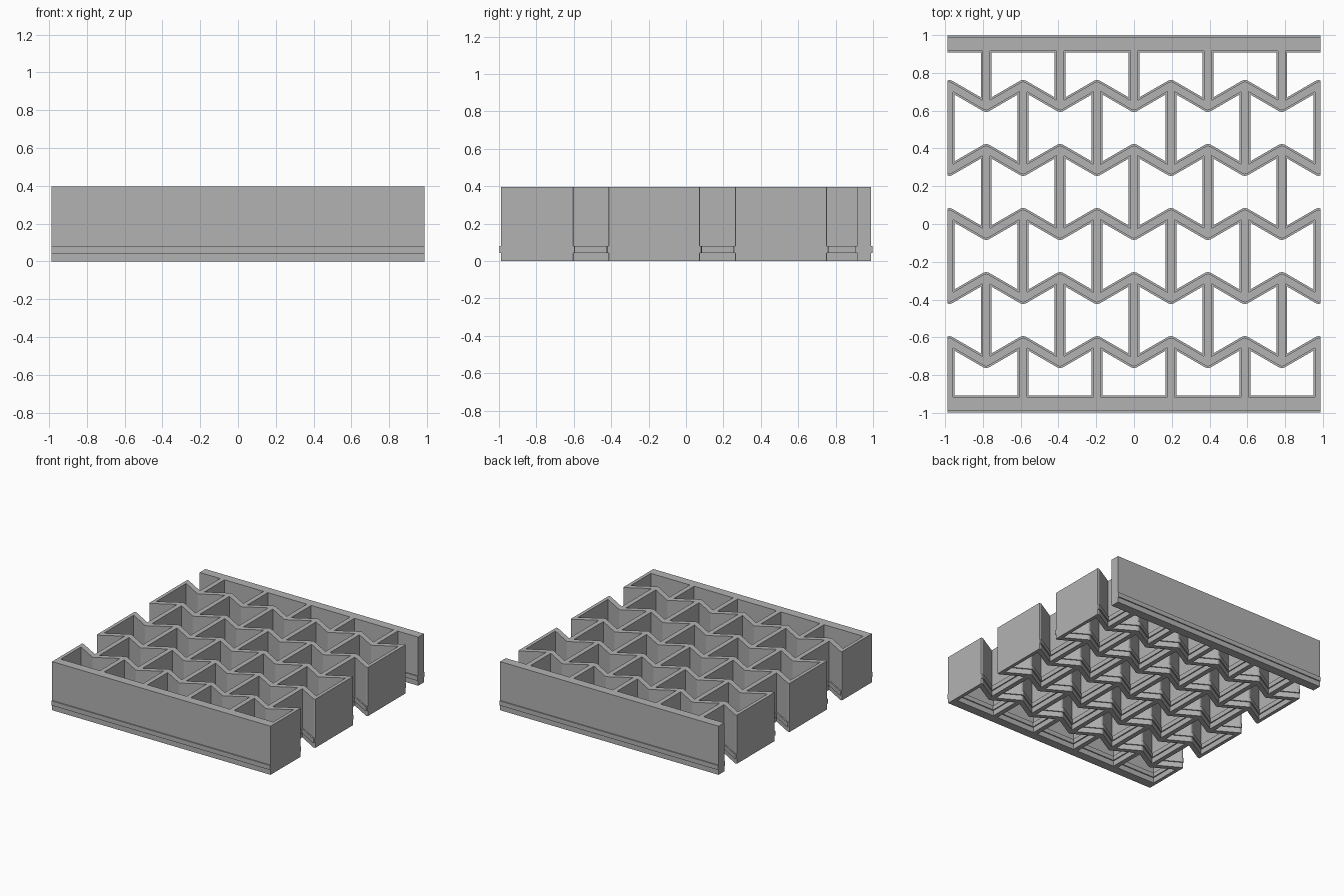
import bpy, bmesh, math

if "Cube" in bpy.data.objects:
    bpy.data.objects.remove(bpy.data.objects["Cube"])

HEIGHT, RIB_LOW, RIB_HIGH = 0.397, 0.043, 0.08
STEP, ROW, SWING = 0.1957, 0.339, 0.0566     # column pitch, row pitch, zigzag swing
HALF, RIB, END = 0.0195, 0.009, 0.987        # strut half width, band overhang, side trim
WALL_IN, WALL_OUT = 0.916, 0.989
SLOPE = math.atan(2 * SWING / STEP)
COLS, ROWS = range(-5, 6), range(-2, 3)

grey = bpy.data.materials.new("grey")
grey.use_nodes = True
colour = (0.45, 0.45, 0.45, 1)
grey.diffuse_color = colour
grey.node_tree.nodes["Principled BSDF"].inputs["Base Color"].default_value = colour


def trimmed(x, y):
    """Plan point kept inside the flat side faces."""
    return (max(-END, min(END, x)), y)


def node(col, row, half):
    """Zigzag corner: blunt tip on the outside, rib seat on the inside."""
    up = 1 if (col + row) % 2 else -1
    x, y = col * STEP, row * ROW + up * SWING
    tip_x, tip_y = half * math.sin(SLOPE), y + up * half * math.cos(SLOPE)
    seat_y = y - up * half * (1 / math.cos(SLOPE) + math.tan(SLOPE))
    return {"tip_l": trimmed(x - tip_x, tip_y), "apex": (x, y + up * half),
            "tip_r": trimmed(x + tip_x, tip_y), "seat_r": trimmed(x + half, seat_y),
            "seat_l": trimmed(x - half, seat_y)}


def plan(grow):
    """All plan polygons of the lattice, with struts widened by grow."""
    half = HALF + grow
    nodes = {(c, r): node(c, r, half) for c in COLS for r in ROWS}
    polys = [list(n.values()) for n in nodes.values()]
    for (c, r), n in nodes.items():
        # sloping strut to the next column
        if (c + 1, r) in nodes:
            m = nodes[c + 1, r]
            polys.append([n["tip_r"], m["seat_l"], m["tip_l"], n["seat_r"]])
        # straight rib to the next row
        if (c + r) % 2 == 0 and (c, r + 1) in nodes:
            m = nodes[c, r + 1]
            polys.append([n["seat_l"], n["seat_r"], m["seat_r"], m["seat_l"]])
    # front and back walls with the ribs that reach them
    for side, row, parity in ((-1, -2, 1), (1, 2, 0)):
        inner, outer = side * (WALL_IN - grow), side * (WALL_OUT + grow)
        edge = [(-END, inner)]
        for c in COLS:
            if c % 2 == parity:
                n = nodes[c, row]
                left = trimmed(c * STEP - half, inner)
                right = trimmed(c * STEP + half, inner)
                polys.append([n["seat_l"], n["seat_r"], right, left])
                edge += [left, right]
        edge += [(END, inner), (END, outer), (-END, outer)]
        polys.append(list(dict.fromkeys(edge)))
    return polys


def counter_clockwise(poly):
    area = sum(a[0] * b[1] - b[0] * a[1] for a, b in zip(poly, poly[1:] + poly[:1]))
    return poly if area > 0 else poly[::-1]


def welded(polys):
    """Shared points and the polygons as index loops."""
    points, loops = {}, []
    for poly in polys:
        loops.append([points.setdefault((round(x, 6), round(y, 6)), len(points))
                      for x, y in counter_clockwise(poly)])
    return list(points), loops


core, loops = welded(plan(0))
band = welded(plan(RIB))[0]

# stacked outlines from the foot up, stepping out for the raised band
levels = [(core, 0), (core, RIB_LOW), (band, RIB_LOW),
          (band, RIB_HIGH), (core, RIB_HIGH), (core, HEIGHT)]
bm = bmesh.new()
rings = [[bm.verts.new((x, y, z)) for x, y in points] for points, z in levels]

# flat bottom and top
for loop in loops:
    bm.faces.new([rings[0][i] for i in reversed(loop)])
    bm.faces.new([rings[-1][i] for i in loop])

# upright walls along every free border of the plan
edges = {(a, b) for loop in loops for a, b in zip(loop, loop[1:] + loop[:1])}
for a, b in sorted(edges):
    if (b, a) not in edges:
        for low, high in zip(rings, rings[1:]):
            bm.faces.new((low[a], low[b], high[b], high[a]))

# drop points not used by any face, and slivers at the trimmed sides
bmesh.ops.delete(bm, geom=[v for v in bm.verts if not v.link_faces], context="VERTS")
bmesh.ops.dissolve_degenerate(bm, dist=0.00001, edges=bm.edges)

mesh = bpy.data.meshes.new("honeycomb_lattice")
bm.to_mesh(mesh)
bm.free()
mesh.materials.append(grey)
lattice = bpy.data.objects.new("honeycomb_lattice", mesh)
bpy.context.collection.objects.link(lattice)
